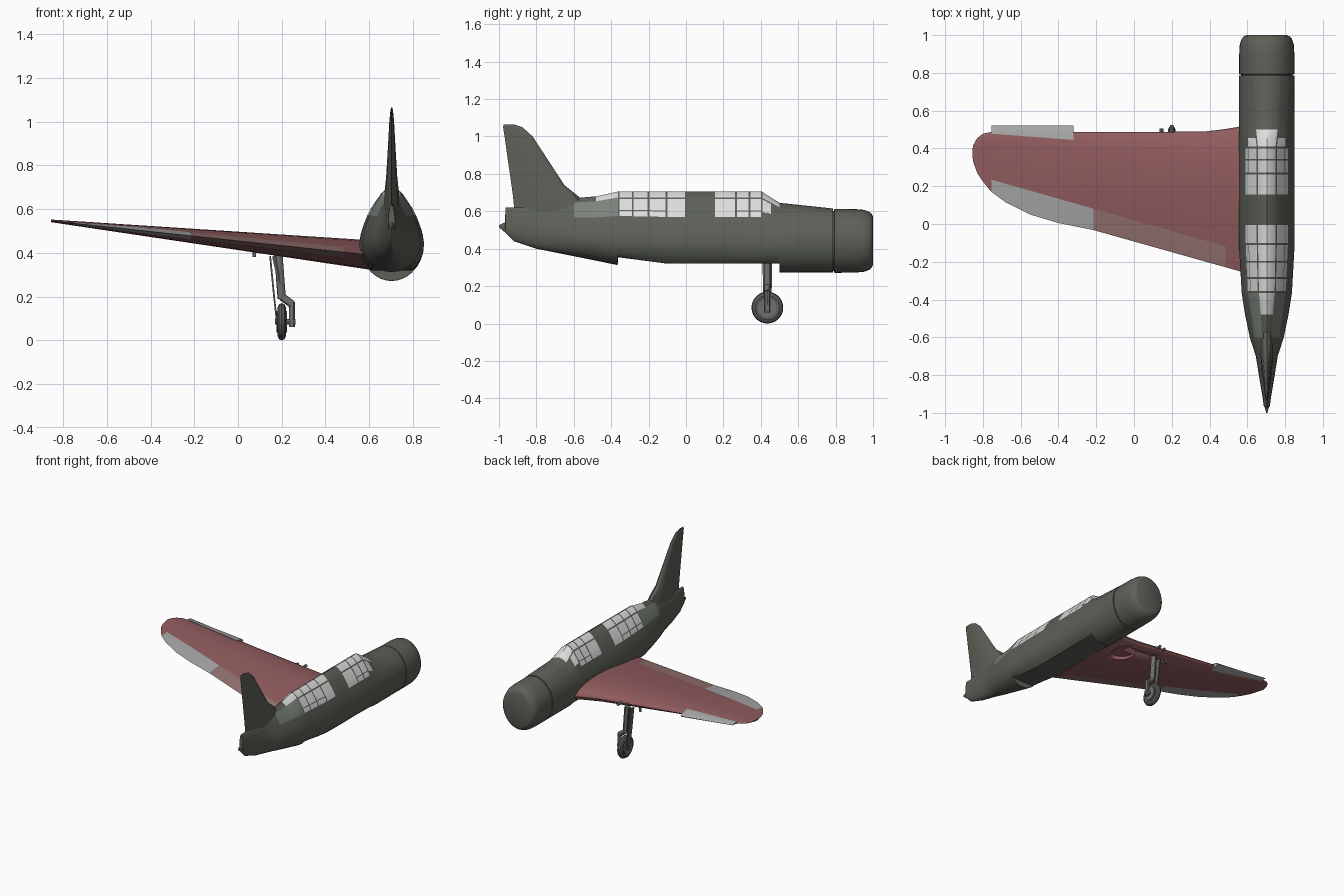
import bpy, bmesh, math
from mathutils import Vector

cube = bpy.data.objects.get("Cube")
if cube:
    bpy.data.objects.remove(cube)


def material(name, rgb):
    m = bpy.data.materials.new(name)
    m.use_nodes = True
    m.diffuse_color = (*rgb, 1)
    m.node_tree.nodes["Principled BSDF"].inputs["Base Color"].default_value = (*rgb, 1)
    return m


OLIVE = material("dark olive", (.11, .118, .097))
PANEL = material("pale olive", (.2, .225, .195))
GLASS = material("pale glass", (.72, .72, .72))
RED = material("dull red", (.29, .11, .115))
FLAP = material("faded red", (.3, .175, .165))
GREY = material("light grey", (.39, .39, .39))
STEEL = material("gear grey", (.16, .165, .155))
TYRE = material("tyre grey", (.1, .105, .1))
CX = .703  # fuselage centre line


def finish(name, bm, mats, angle=30):
    bmesh.ops.recalc_face_normals(bm, faces=bm.faces)
    mesh = bpy.data.meshes.new(name)
    bm.to_mesh(mesh)
    bm.free()
    ob = bpy.data.objects.new(name, mesh)
    bpy.context.collection.objects.link(ob)
    for m in mats:
        mesh.materials.append(m)
    bpy.ops.object.select_all(action="DESELECT")
    ob.select_set(True)
    bpy.context.view_layer.objects.active = ob
    bpy.ops.object.shade_smooth_by_angle(angle=math.radians(angle))
    return ob


def loft(name, rings, mats, rule=None, angle=30):
    """Skin closed rings; rule(band, centre) picks a material index."""
    bm = bmesh.new()
    rows = [[bm.verts.new(p) for p in ring] for ring in rings]
    n = len(rows[0])
    for a, b in zip(rows, rows[1:]):
        for j in range(n):
            k = (j + 1) % n
            f = bm.faces.new((a[j], a[k], b[k], b[j]))
            if rule:
                f.material_index = rule(j, f.calc_center_median())
    bm.faces.new(rows[0])
    bm.faces.new(rows[-1])
    return finish(name, bm, mats, angle)


def sample(table, t):
    """Linear lookup in rows sorted by descending first value."""
    for a, b in zip(table, table[1:]):
        if t >= b[0]:
            u = (a[0] - t) / (a[0] - b[0])
            return [p + (q - p) * u for p, q in zip(a[1:], b[1:])]
    return list(table[-1][1:])


def rod(name, a, b, r, mat, sides=12):
    a, b = Vector(a), Vector(b)
    bm = bmesh.new()
    bmesh.ops.create_cone(bm, cap_ends=True, segments=sides, radius1=r, radius2=r, depth=(b - a).length)
    bm.transform((b - a).to_track_quat("Z", "Y").to_matrix().to_4x4())
    bmesh.ops.translate(bm, verts=bm.verts, vec=(a + b) / 2)
    return finish(name, bm, [mat])


# Fuselage: y, half width, middle z, top z, bottom z, roundness of the upper half
BODY = [(.785, .146, .443, .615, .272, 2), (.5, .148, .443, .645, .272, 1.7),
        (.405, .148, .44, .705, .273, 1.5), (-.1, .148, .44, .705, .29, 1.5),
        (-.365, .133, .45, .705, .312, 1.5), (-.48, .115, .46, .68, .336, 1.4),
        (-.6, .09, .47, .67, .36, 1.4), (-.7, .058, .48, .66, .38, 1.4),
        (-.8, .042, .49, .64, .4, 1.5), (-.92, .022, .52, .62, .44, 2),
        (-.965, .016, .52, .62, .485, 2), (-.968, .012, .52, .54, .488, 2),
        (-1, .003, .52, .526, .514, 2)]
PANES = [(.272, .335), (.345, .4), (.155, .262), (-.1, -.005), (-.195, -.11), (-.28, -.205), (-.355, -.29)]
HEIGHTS = [0, .2, .35, .49, .6, .62, .85, .88, .96, 1]
LAST = len(HEIGHTS) - 1


def body_ring(y):
    w, zc, zt, zb, n = sample(BODY, y)
    half = [(w * (1 - s ** n) ** (1 / n), zc + (zt - zc) * s) for s in HEIGHTS]
    pts = half + [(-x, z) for x, z in half[-2::-1]]
    for k in range(1, 14):
        a = math.pi * (1 + k / 14)
        pts.append((w * math.cos(a), zc + (zc - zb) * math.sin(a)))
    # flat seat for the wing
    floor = -1
    if -.365 < y < .5:
        floor = .32 + max(0, -.1 - y) * .13
    return [(CX + x, y, max(z, floor)) for x, z in pts]


def body_colour(j, c):
    band = j if j < LAST else 2 * LAST - 1 - j
    if band < 3:
        return 0
    if any(a < c.y < b for a, b in PANES):
        wide = .155 < c.y < .262 or -.1 < c.y < 0
        return 0 if band == 6 or (band == 4 and not wide) else 1
    if .41 < c.y < .5:
        return 1 if band != 6 and c.z > .575 + (c.y - .41) * .7 else 0
    if -.48 < c.y < -.36 and band > 6:
        return 1
    if -.6 < c.y < -.36 and band < 7:
        return 2
    return 0


stations = {r[0] for r in BODY} | {e for p in PANES for e in p}
stations |= {.7, .6, .499, .48, .455, .43, .41, -.3645, -.42, -.54, -.65, -.75, -.86}
loft("fuselage", [body_ring(y) for y in sorted(stations, reverse=True)], [OLIVE, GLASS, PANEL], body_colour)


# Engine cowling with a narrow recessed joint behind it
def oval(y, w, h, n=36):
    return [(CX + w * math.cos(t), y, .442 + h * math.sin(t)) for t in (math.tau * k / n for k in range(n))]


loft("engine_cowling", [oval(*r) for r in (
    (.78, .136, .16), (.792, .137, .161), (.793, .146, .171), (.9, .146, .17), (.95, .143, .166),
    (.98, .133, .155), (.994, .12, .142), (1, .105, .13))], [OLIVE])

# Tail fin: z, leading y, trailing y, half thickness
FIN = [(.58, -.5, -.915, .034), (.68, -.575, -.925, .033), (.74, -.65, -.933, .026), (.87, -.735, -.952, .018),
       (1, -.82, -.97, .011), (1.05, -.875, -.978, .006), (1.065, -.92, -.975, .003)]


def fin_ring(z, yl, yt, t):
    side = [(c, t * 2.6 * math.sqrt(c) * (1 - c)) for c in (.05, .15, .33, .6, .85)]
    pts = [(0, 0)] + side + [(1, 0)] + [(c, -h) for c, h in side[::-1]]
    return [(CX + h, yl + (yt - yl) * c, z) for c, h in pts]


loft("tail_fin", [fin_ring(*r) for r in FIN], [OLIVE])

# Wing: x, leading y, trailing y
PLAN = [(.62, .523, -.267), (.555, .515, -.249), (.485, .503, -.229), (.37, .489, -.197), (-.215, .487, -.032),
        (-.4, .487, .005), (-.55, .487, .05), (-.68, .487, .115), (-.755, .487, .17), (-.8, .478, .225),
        (-.83, .455, .27), (-.85, .42, .325), (-.856, .39, .36)]


def wing_mid(x):
    return .395 + (.56 - x) * .107


def wing_half(x, c):
    return (.006 + (x + .856) * .042) * 2.6 * math.sqrt(c) * (1 - c)


def wing_ring(x):
    yl, yt = sample(PLAN, x)
    hinge = .235 - (x + .755) * .285
    ch = min(.92, max(.6, (yl - hinge) / (yl - yt)))
    cs = [.01, .04, .1, .2, .33, .5, ch]
    mid = wing_mid(x)
    pts = [(0, 0)] + [(c, wing_half(x, c)) for c in cs] + [(1, 0)]
    pts += [(c, -wing_half(x, c)) for c in cs[::-1]]
    return [(x, yl + (yt - yl) * c, mid + h) for c, h in pts]


def wing_colour(j, c):
    if j not in (7, 8):
        return 0
    if -.755 < c.x < -.215:
        return 2
    return 1 if -.215 < c.x < .485 else 0


wing = loft("wing", [wing_ring(r[0]) for r in PLAN], [RED, FLAP, GREY], wing_colour)

# Wheel well and leg slot sunk into the underside
for a, b, r, sides in (((.42, .375, .25), (.42, .375, .385), .088, 32),
                       ((.19, .405, .385), (.42, .405, .385), .03, 4)):
    cutter = rod("well_cutter", a, b, r, RED, sides)
    cutter.hide_render = True
    bpy.context.view_layer.objects.active = wing
    cut = wing.modifiers.new("well", "BOOLEAN")
    cut.operation, cut.solver, cut.object = "DIFFERENCE", "EXACT", cutter
    bpy.ops.object.modifier_apply(modifier=cut.name)
    bpy.data.objects.remove(cutter)


# Leading edge slat
def slat_ring(x, back):
    yl, yt = sample(PLAN, x)
    mid, h = wing_mid(x), wing_half(x, (yl - back) / (yl - yt)) + .003
    return [(x, .522, mid - .004), (x, .505, mid + h * .5), (x, back, mid + h),
            (x, back, mid - h), (x, .505, mid - h * .7)]


loft("leading_edge_slat", [slat_ring(-.32, .445), slat_ring(-.755, .478)], [GREY])

# Landing gear
GY = .435
rod("gear_leg", (.185, GY, .39), (.2, GY, .19), .019, STEEL)
rod("gear_leg_brace", (.165, GY - .01, .385), (.195, GY - .01, .25), .009, STEEL)
rod("fork_shoulder", (.2, GY, .2), (.247, GY, .165), .018, STEEL)
rod("fork_arm", (.247, GY, .175), (.247, GY, .06), .014, STEEL)
rod("axle", (.17, GY, .085), (.262, GY, .085), .013, STEEL)
rod("wheel_hub", (.177, GY, .085), (.225, GY, .085), .05, STEEL, 24)
tyre = [(.183, .05), (.18, .065), (.188, .08), (.2, .085), (.212, .08), (.22, .065), (.217, .05)]
loft("tyre", [[(x, GY + r * math.cos(t), .085 + r * math.sin(t))
               for t in (math.tau * k / 28 for k in range(28))] for x, r in tyre], [TYRE])


def door_ring(x, z, half):
    return [(x + dx, GY + dy, z) for dx, dy in ((-.004, -half), (.004, -half), (.004, half), (-.004, half))]


loft("gear_door", [door_ring(.147, .385, .026), door_ring(.165, .2, .024), door_ring(.18, .065, .016)], [OLIVE])
rod("door_hinge", (.075, GY, .38), (.075, GY, .42), .008, STEEL)
for x, tip in ((.2, .525), (.145, .505)):
    rod("wing_gun", (x, .44, wing_mid(x)), (x, tip, wing_mid(x)), .01, STEEL)
